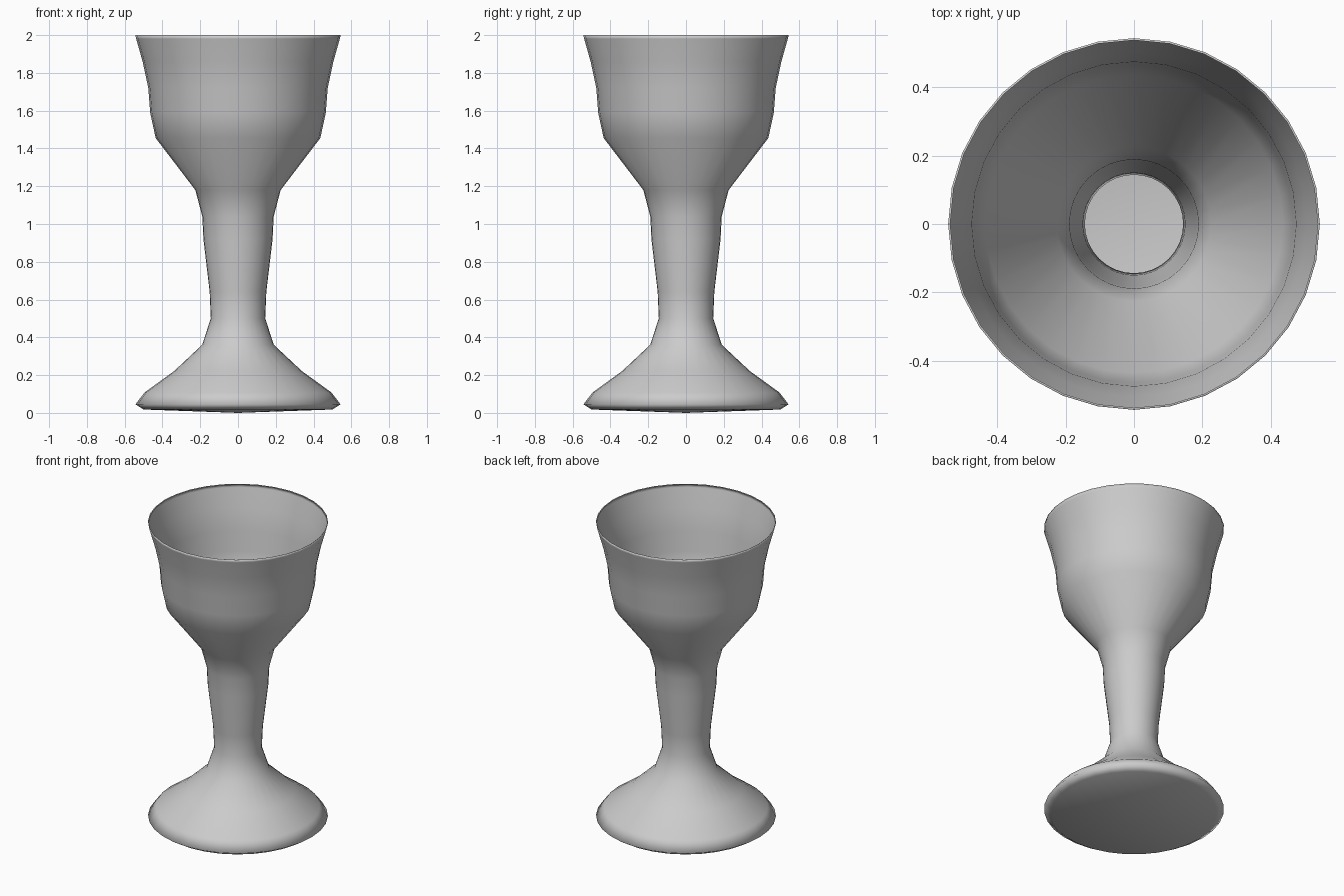
import bpy, bmesh, math

if "Cube" in bpy.data.objects:
    bpy.data.objects.remove(bpy.data.objects["Cube"])

# Thin-walled goblet profile (radius, height), from foot to rim with a tiny rolled lip
profile = [(0.50, 0.018), (0.543, 0.045), (0.495, 0.108), (0.34, 0.22),
           (0.19, 0.36), (0.144, 0.50), (0.15, 0.64), (0.183, 0.92),
           (0.189, 1.04), (0.226, 1.18), (0.436, 1.455), (0.465, 1.59),
           (0.475, 1.72), (0.505, 1.86), (0.539, 1.98), (0.544, 2.0),
           (0.538, 1.998)]
SEGMENTS = 32

bm = bmesh.new()
rings = []
for r, z in profile:
    rings.append([bm.verts.new((r * math.cos(2 * math.pi * i / SEGMENTS),
                                r * math.sin(2 * math.pi * i / SEGMENTS), z))
                  for i in range(SEGMENTS)])

# Foot, stem and bowl wall
for low, high in zip(rings, rings[1:]):
    for i in range(SEGMENTS):
        j = (i + 1) % SEGMENTS
        bm.faces.new((low[i], low[j], high[j], high[i]))

# Slightly domed underside
centre = bm.verts.new((0, 0, 0))
for i in range(SEGMENTS):
    bm.faces.new((centre, rings[0][(i + 1) % SEGMENTS], rings[0][i]))

for f in bm.faces:
    f.smooth = True
mesh = bpy.data.meshes.new("goblet")
bm.to_mesh(mesh)
bm.free()
goblet = bpy.data.objects.new("goblet", mesh)
bpy.context.collection.objects.link(goblet)
